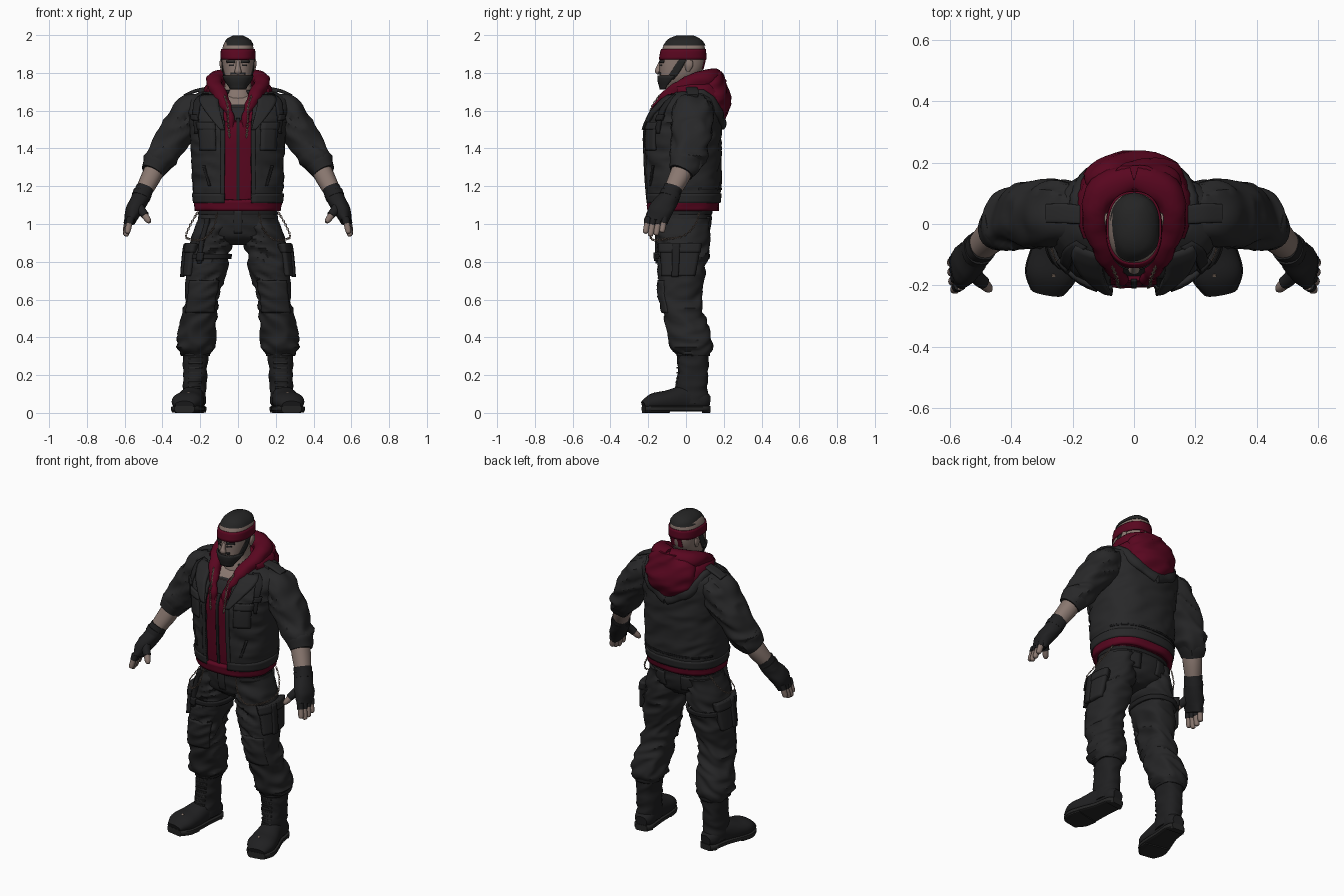
import bpy, bmesh, math
from mathutils import Vector, noise

if "Cube" in bpy.data.objects:
    bpy.data.objects.remove(bpy.data.objects["Cube"], do_unlink=True)


def material(name, *rgb):
    m = bpy.data.materials.new(name)
    m.use_nodes = True
    m.diffuse_color = (*rgb, 1)
    bsdf = m.node_tree.nodes["Principled BSDF"]
    bsdf.inputs["Base Color"].default_value = (*rgb, 1)
    bsdf.inputs["Roughness"].default_value = .8
    return m


jacket_black = material("jacket black", .021, .021, .022)
trouser_black = material("trouser black", .019, .019, .02)
leather = material("dark leather", .014, .014, .015)
hair_black = material("hair black", .018, .018, .018)
red = material("deep red", .1, .002, .014)
skin = material("skin", .25, .185, .16)
metal = material("dull metal", .25, .18, .14)


def spline(p0, p1, p2, p3, t):
    """Smooth blend from p1 to p2."""
    return [b + t / 2 * (c - a + t * (2 * a - 5 * b + 4 * c - d + t * (3 * (b - c) + d - a)))
            for a, b, c, d in zip(p0, p1, p2, p3)]


def along(pts, steps):
    out = []
    last = len(pts) - 1
    for i in range(last):
        q = [pts[max(0, min(last, i + k))] for k in (-1, 0, 1, 2)]
        out += [spline(*q, k / steps) for k in range(steps)]
    return out + [list(pts[-1])]


def power(v, e):
    return math.copysign(abs(v) ** e, v)


def fold(p, amp):
    """Cloth creases: ridged noise, stretched sideways."""
    if not amp:
        return 0
    n = noise.noise(Vector((p[0] * 7, p[1] * 7, p[2] * 17 + p[0] * 9)))
    return amp * (1 - 4 * abs(n))


def skin_rows(bm, rows, wrap, wrap_rows=False):
    vs = [[bm.verts.new(p) for p in r] for r in rows]
    n, m = len(vs), len(vs[0])
    for i in range(n if wrap_rows else n - 1):
        for j in range(m if wrap else m - 1):
            a, b = vs[i], vs[(i + 1) % n]
            k = (j + 1) % m
            bm.faces.new((a[j], a[k], b[k], b[j]))
    return vs


def finish(name, bm, mat, mirror=False, thick=0):
    me = bpy.data.meshes.new(name)
    bm.to_mesh(me)
    bm.free()
    me.materials.append(mat)
    me.shade_smooth()
    me.set_sharp_from_angle(angle=math.radians(45))
    ob = bpy.data.objects.new(name, me)
    bpy.context.collection.objects.link(ob)
    if thick:
        s = ob.modifiers.new("thickness", 'SOLIDIFY')
        s.thickness, s.offset = thick, -1
    if mirror:
        ob.modifiers.new("mirror", 'MIRROR')


def surf(prof, z, deg, off, ex=.85):
    """Point on a body profile; angle runs from the front towards +x."""
    last = len(prof) - 1
    i = 0
    while i < last - 1 and z > prof[i + 1][0]:
        i += 1
    q = [prof[max(0, min(last, i + k))] for k in (-1, 0, 1, 2)]
    t = max(0, min(1, (z - q[1][0]) / (q[2][0] - q[1][0])))
    _, cx, cy, rx, ry = spline(*q, t)
    a = math.radians(deg)
    return Vector((cx + (rx + off) * power(math.sin(a), ex),
                   cy - (ry + off) * power(math.cos(a), ex), z))


def sheet(name, prof, z0, z1, mat, a0=-180, a1=180, off=0, thick=0, amp=0, mirror=False, side=1):
    """Panel wrapped on a profile; angles may be (bottom, top) pairs."""
    a0, a1 = [a if isinstance(a, tuple) else (a, a) for a in (a0, a1)]
    full = a1[0] - a0[0] >= 360
    cols = 48 if full else max(4, int((a1[1] - a0[0]) / 7))
    n = max(4, int((z1 - z0) / .012))
    rows = []
    for i in range(n + 1):
        t = i / n
        z = z0 + t * (z1 - z0)
        lo, hi = [a[0] + t * (a[1] - a[0]) for a in (a0, a1)]
        row = []
        for j in range(cols if full else cols + 1):
            deg = lo + (hi - lo) * j / cols
            p = surf(prof, z, deg, off)
            p = surf(prof, z, deg, off + fold(p, amp))
            row.append((p.x * side, p.y, z))
        rows.append(row)
    bm = bmesh.new()
    vs = skin_rows(bm, rows, full)
    if full and not thick:
        bm.faces.new(vs[0][::-1])
        bm.faces.new(vs[-1])
    if side < 0:
        bmesh.ops.reverse_faces(bm, faces=bm.faces)
    finish(name, bm, mat, mirror, thick)


def limb(name, pts, mat, mirror=True, ref=(0, 1, 0), steps=6, amp=0, n=20, ex=.9):
    """Tube along points (x, y, z, half width, half depth along ref)."""
    path = along(pts, steps)
    rows = []
    for i, (x, y, z, rx, ry) in enumerate(path):
        t = (Vector(path[min(i + 1, len(path) - 1)][:3]) - Vector(path[max(i - 1, 0)][:3])).normalized()
        v = Vector(ref)
        v = (v - t * v.dot(t)).normalized()
        u = v.cross(t)
        row = []
        for k in range(n):
            a = math.tau * k / n
            d = u * rx * power(math.cos(a), ex) + v * ry * power(math.sin(a), ex)
            p = Vector((x, y, z)) + d
            row.append(p + d.normalized() * fold(p, amp))
        rows.append(row)
    bm = bmesh.new()
    vs = skin_rows(bm, rows, True)
    bm.faces.new(vs[0])
    bm.faces.new(vs[-1])
    bmesh.ops.recalc_face_normals(bm, faces=bm.faces)
    finish(name, bm, mat, mirror)


def chain(name, pts, steps):
    bm = bmesh.new()
    path = [Vector(p) for p in along(pts, steps)]
    for i, (p, q) in enumerate(zip(path, path[1:])):
        t = (q - p).normalized()
        w = t.cross(Vector((0, 1, 0) if i % 2 else (1, 0, 0))).normalized()
        b = t.cross(w)
        rows = []
        for k in range(8):
            a = math.tau * k / 8
            d = t * math.cos(a) * 1.5 + w * math.sin(a)
            rows.append([(p + q) / 2 + d * (.005 + .002 * math.cos(c)) + b * .002 * math.sin(c)
                         for c in (0, 1.57, 3.14, 4.71)])
        skin_rows(bm, rows, True, True)
    bmesh.ops.recalc_face_normals(bm, faces=bm.faces)
    finish(name, bm, metal, True)


# Body profiles: (z, centre x, centre y, half width, half depth)
torso = [(1.05, 0, -.015, .225, .185), (1.2, 0, -.015, .24, .2), (1.35, 0, -.018, .245, .205),
         (1.5, 0, -.018, .255, .205), (1.6, 0, 0, .272, .182), (1.66, 0, .02, .265, .148),
         (1.695, 0, .03, .21, .115), (1.72, 0, .03, .11, .085)]
hips = [(.89, 0, -.015, .09, .08), (.93, 0, -.015, .18, .125), (1, 0, -.015, .21, .145), (1.1, 0, -.015, .2, .15)]
leg = [(.3, .225, .045, .07, .08), (.34, .225, .03, .095, .105), (.4, .22, .02, .097, .11),
       (.5, .205, -.005, .09, .107), (.62, .188, -.03, .088, .11), (.78, .162, -.02, .104, .125),
       (.9, .143, -.015, .107, .135), (1.03, .115, -.015, .09, .135)]
boot = [(.05, .232, .03, .06, .085), (.12, .23, .03, .06, .085), (.2, .227, .035, .063, .08),
        (.33, .222, .04, .07, .084)]
head = [(1.715, 0, -.095, .035, .035), (1.76, 0, -.055, .064, .086), (1.8, 0, -.03, .078, .11),
        (1.85, 0, -.02, .084, .12), (1.91, 0, -.015, .086, .116), (1.95, 0, -.01, .077, .106),
        (1.98, 0, -.008, .058, .085), (1.998, 0, -.005, .025, .04)]

# Head, face and hair
sheet("head", head, 1.715, 1.97, skin)
limb("neck", [(0, 0, 1.55, .1, .1), (0, 0, 1.66, .085, .085), (0, 0, 1.74, .07, .072), (0, -.01, 1.82, .068, .075)], skin, False)
sheet("hair", head, 1.945, 1.998, hair_black, off=.003, amp=.003)
sheet("headband", head, 1.87, 1.926, red, off=.006, thick=.008)
sheet("beard", head, 1.712, 1.785, hair_black, (-75, -82), (75, 82), off=.01, thick=.012)
sheet("sideburn", head, 1.765, 1.87, hair_black, (58, 84), (84, 96), off=.004, thick=.007, mirror=True)
sheet("moustache", head, 1.792, 1.803, hair_black, -24, 24, off=.007, thick=.008)
sheet("eyebrow", head, 1.853, 1.866, hair_black, 8, 40, off=.006, thick=.006, mirror=True)
sheet("eye", head, 1.836, 1.845, leather, 11, 30, off=.002, thick=.004, mirror=True)
limb("nose", [(0, -.132, 1.856, .01, .012), (0, -.143, 1.825, .013, .016), (0, -.148, 1.808, .019, .016), (0, -.14, 1.8, .012, .01)], skin, False)
limb("ear", [(.08, .01, 1.81, .008, .01), (.087, .015, 1.84, .01, .022), (.088, .02, 1.87, .008, .015)], skin)
limb("headband_tail", [(.005, .1, 1.9, .012, .006), (.02, .099, 1.87, .014, .006), (.025, .088, 1.82, .016, .005)], red)

# Hooded top with a zip, vest showing in its neck opening
sheet("hoodie_body", torso, 1.07, 1.55, red, off=-.022)
sheet("hoodie_chest", torso, 1.54, 1.69, red, (1, 22), (359, 338), off=-.021, thick=.012)
sheet("hoodie_hem", torso, 1.07, 1.125, red, off=.002, thick=.03, amp=.003)
sheet("vest", torso, 1.5, 1.635, jacket_black, -60, 60, off=-.036, thick=.008)
sheet("upper_chest", torso, 1.62, 1.71, skin, -60, 60, off=-.036, thick=.008)
sheet("zip", torso, 1.08, 1.56, leather, -1.2, 1.2, off=-.016, thick=.006)
limb("hood_collar", [(.03, -.19, 1.5, .012, .012), (.047, -.17, 1.59, .02, .02), (.09, -.1, 1.675, .034, .034),
                     (.125, .01, 1.735, .042, .045), (.1, .105, 1.765, .052, .05), (0, .145, 1.77, .055, .05)], red, ref=(0, 0, 1), amp=.005)
limb("hood_back", [(0, .15, 1.81, .07, .04), (0, .145, 1.75, .145, .07), (0, .145, 1.66, .16, .09),
                   (0, .15, 1.58, .12, .075), (0, .16, 1.52, .05, .035)], red, False, amp=.007, n=32)
limb("hood_side", [(.13, -.04, 1.7, .035, .03), (.145, .05, 1.7, .04, .05), (.11, .14, 1.67, .05, .07), (0, .175, 1.66, .05, .08)],
     red, ref=(0, 0, 1), amp=.005)
chain("necklace", [(.045, -.205, 1.46), (.052, -.2, 1.54), (.055, -.18, 1.62), (.07, -.14, 1.68)], 7)

# Jacket, open at the front
sheet("jacket", torso, 1.11, 1.71, jacket_black, (14, 13), (345, 347), thick=.015, amp=.005)
sheet("jacket_hem", torso, 1.11, 1.16, jacket_black, 14, 346, off=.008, thick=.015)
sheet("front_facing", torso, 1.13, 1.55, jacket_black, (14, 12), (19, 17), off=.007, thick=.01, mirror=True)
sheet("lapel", torso, 1.5, 1.685, jacket_black, (12, 19), (17, 48), off=.016, thick=.018, mirror=True)
sheet("chest_pocket", torso, 1.39, 1.52, jacket_black, 24, 50, off=.009, thick=.014, mirror=True)
sheet("chest_pocket_flap", torso, 1.5, 1.54, jacket_black, 23, 51, off=.014, thick=.018, mirror=True)
sheet("side_pocket", torso, 1.2, 1.31, leather, (32, 42), (36, 46), off=.007, thick=.008, mirror=True)
sheet("harness_strap", torso, 1.48, 1.69, leather, (54, 38), (59, 52), off=.012, thick=.016, mirror=True)
sheet("harness_buckle", torso, 1.55, 1.58, leather, 47, 59, off=.02, thick=.02, mirror=True)
sheet("back_seam", torso, 1.18, 1.19, leather, 110, 250, off=.006, thick=.006)
limb("jacket_collar", [(.19, .0, 1.695, .018, .022), (.185, .1, 1.675, .02, .03), (.13, .17, 1.59, .02, .03), (0, .195, 1.53, .018, .03)],
     jacket_black, ref=(0, 0, 1), amp=.004)
limb("epaulette", [(.17, .03, 1.718, .008, .03), (.23, .035, 1.703, .009, .032), (.285, .035, 1.678, .008, .03)], jacket_black, ex=.5)

# Sleeves, arms and fingerless gloves
limb("sleeve", [(.17, .035, 1.595, .085, .092), (.25, .035, 1.583, .1, .107), (.315, .03, 1.5, .09, .106),
                (.373, .025, 1.41, .085, .102), (.415, .005, 1.34, .079, .092), (.45, -.02, 1.285, .064, .07)],
     jacket_black, steps=10, amp=.008, n=36)
limb("rolled_cuff", [(.418, .005, 1.34, .077, .085), (.436, -.008, 1.31, .075, .083), (.456, -.025, 1.274, .062, .066)],
     jacket_black, amp=.005)
limb("forearm", [(.42, 0, 1.34, .05, .055), (.46, -.035, 1.25, .052, .055), (.51, -.085, 1.155, .042, .042)], skin)
limb("glove", [(.492, -.068, 1.19, .047, .05), (.51, -.085, 1.15, .046, .052), (.535, -.115, 1.1, .046, .062),
               (.558, -.14, 1.055, .04, .067), (.57, -.155, 1.015, .027, .06)], leather, amp=.003)
limb("glove_strap", [(.505, -.08, 1.165, .051, .055), (.515, -.09, 1.14, .05, .056)], leather)
limb("glove_thumb", [(.535, -.135, 1.11, .026, .026), (.51, -.175, 1.07, .023, .023), (.49, -.192, 1.045, .021, .021)], leather)
limb("thumb_tip", [(.497, -.187, 1.05, .018, .018), (.477, -.207, 1.022, .016, .016), (.468, -.215, 1.008, .008, .008)], skin)
for i, length in enumerate((.085, .1, .095, .08)):
    base = Vector((.568 + .004 * i, -.2 + .029 * i, 1.035))
    step = Vector((.22, -.18, -1)) * length
    p, q, r = base + step * .4, base + step * .85, base + step
    limb("glove_finger", [(*base, .02, .018), (*p, .019, .017)], leather, n=10)
    limb("finger_tip", [(*base, .016, .015), (*q, .015, .015), (*r, .007, .007)], skin, n=10)

# Trousers with cargo pockets and knee panels
sheet("trouser_seat", hips, .89, 1.1, trouser_black, amp=.004)
sheet("trouser_leg", leg, .3, 1.03, trouser_black, amp=.01, mirror=True)
sheet("trouser_fly", hips, .95, 1.07, trouser_black, -4, 4, off=.006, thick=.008)
sheet("belt", hips, 1.05, 1.075, leather, off=.005, thick=.01)
sheet("knee_panel", leg, .53, .7, trouser_black, -48, 48, off=.01, thick=.02, amp=.004, mirror=True)
sheet("cargo_pocket", leg, .725, .885, trouser_black, (46, 42), (116, 122), off=.026, thick=.035, mirror=True)
sheet("cargo_flap", leg, .85, .9, trouser_black, 40, 122, off=.032, thick=.04, mirror=True)
sheet("pocket_strap", leg, .72, .895, leather, 74, 86, off=.037, thick=.02, mirror=True)
sheet("back_pocket", hips, .95, 1.04, trouser_black, 145, 168, off=.007, thick=.01, mirror=True)
chain("hip_chain", [(.11, -.18, 1.06), (.135, -.187, .97), (.19, -.18, .918), (.258, -.11, .92),
                    (.275, -.01, .94), (.25, .05, 1), (.215, .07, 1.06)], 6)

# Thigh straps worn on the right leg only
sheet("thigh_strap", leg, .815, .84, leather, off=.014, thick=.016, side=-1)
sheet("hanging_strap", leg, .79, 1.03, leather, (14, 18), (24, 30), off=.02, thick=.025, side=-1)
sheet("strap_buckle", leg, .805, .85, leather, 10, 26, off=.026, thick=.025, side=-1)

# Boots
sheet("boot_shaft", boot, .05, .33, leather, amp=.004, mirror=True)
sheet("boot_top", boot, .3, .335, leather, off=.005, thick=.01, mirror=True)
for i in range(7):
    z = .13 + i * .026
    sheet("lace", boot, z, z + .009, hair_black, -28, 28, off=.005, thick=.008, mirror=True)
foot = [(.222, .125, .06, .035, .03), (.226, .09, .065, .056, .05), (.238, 0, .077, .061, .067),
        (.258, -.1, .064, .078, .055), (.273, -.17, .058, .08, .046), (.283, -.225, .04, .05, .024)]
limb("boot_foot", foot, leather, ref=(0, 0, 1), n=28)
limb("boot_sole", [(x, y, .022, w + .004, .015) for x, y, z, w, h in foot], hair_black, ref=(0, 0, 1), ex=.4)
limb("sole_tread", [(x, y, .01, w, .01) for x, y, z, w, h in foot[3:]], hair_black, ref=(0, 0, 1), ex=.4)
limb("boot_heel", [(x, y, .01, w + .002, .01) for x, y, z, w, h in foot[:2]], hair_black, ref=(0, 0, 1), ex=.4)
limb("toe_stud", [(.262, -.165, .1, .008, .008), (.262, -.17, .107, .006, .006)], metal, n=10)
